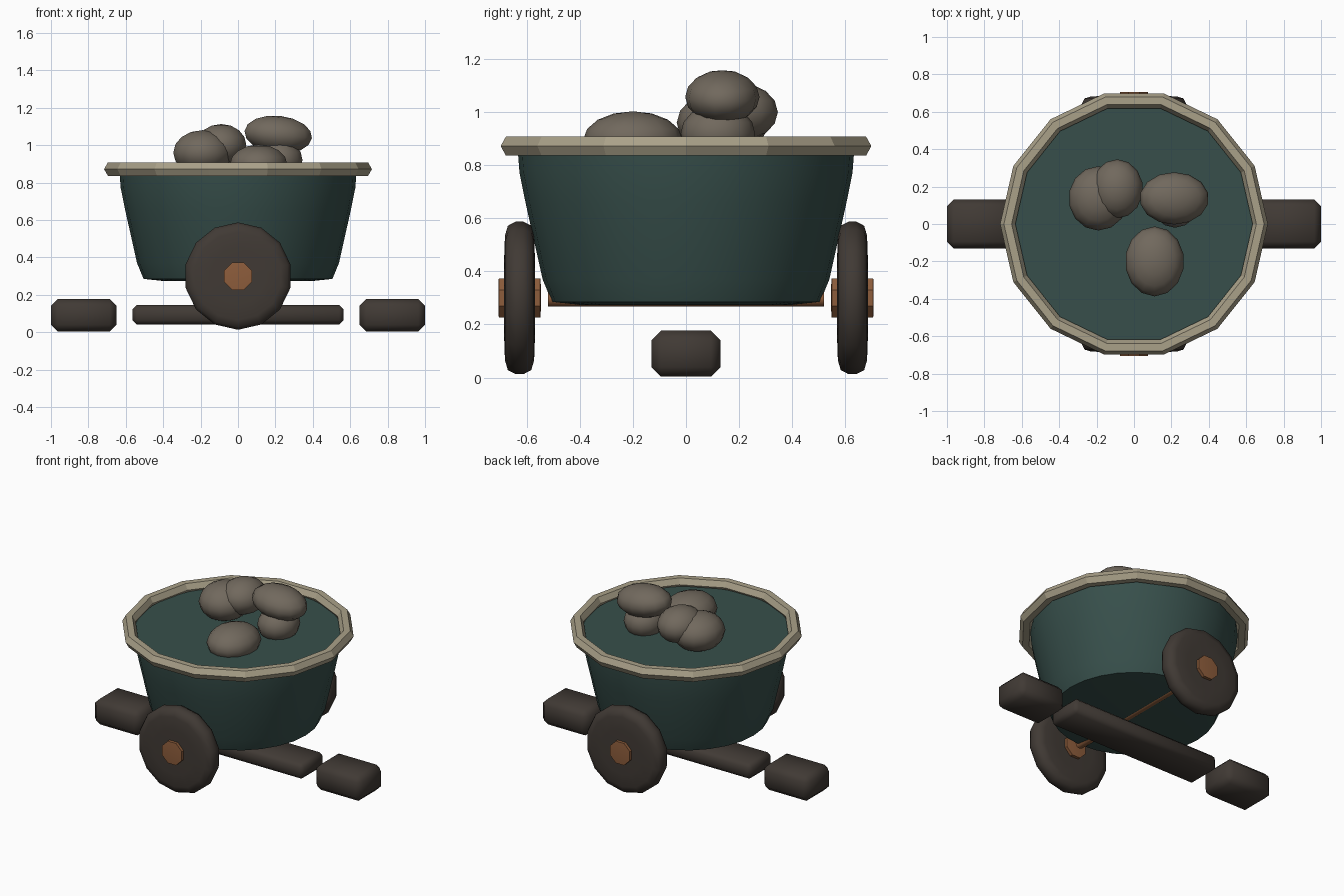
import bpy, bmesh, math
from mathutils import Matrix, Vector

cube = bpy.data.objects.get("Cube")
if cube:
    bpy.data.objects.remove(cube, do_unlink=True)


def material(name, rgb):
    m = bpy.data.materials.new(name)
    m.use_nodes = True
    m.diffuse_color = (*rgb, 1)
    m.node_tree.nodes["Principled BSDF"].inputs["Base Color"].default_value = (*rgb, 1)
    return m


TEAL = material("dark teal", (0.038, 0.078, 0.07))
CREAM = material("pale rim", (0.40, 0.355, 0.25))
STONE = material("grey brown stone", (0.165, 0.14, 0.11))
WOOD = material("dark wood", (0.052, 0.042, 0.035))
COPPER = material("copper", (0.27, 0.11, 0.045))


def finish(name, bm, mat, smooth=None):
    bmesh.ops.recalc_face_normals(bm, faces=bm.faces)
    me = bpy.data.meshes.new(name)
    bm.to_mesh(me)
    bm.free()
    me.materials.append(mat)
    ob = bpy.data.objects.new(name, me)
    bpy.context.collection.objects.link(ob)
    if smooth:
        bpy.ops.object.select_all(action='DESELECT')
        bpy.context.view_layer.objects.active = ob
        ob.select_set(True)
        bpy.ops.object.shade_smooth_by_angle(angle=math.radians(smooth))
    return ob


def lathe(name, profile, sides, mat, matrix=Matrix(), smooth=None, ring=False):
    """Turn (radius, height) points around z; capped, or closed into a ring."""
    bm = bmesh.new()
    loops = [[bm.verts.new((r * math.cos(math.tau * i / sides),
                            r * math.sin(math.tau * i / sides), z))
              for i in range(sides)] for r, z in profile]
    pairs = list(zip(loops, loops[1:]))
    if ring:
        pairs.append((loops[-1], loops[0]))
    else:
        bm.faces.new(loops[0])
        bm.faces.new(loops[-1])
    for a, b in pairs:
        for i in range(sides):
            j = (i + 1) % sides
            bm.faces.new((a[i], a[j], b[j], b[i]))
    bm.transform(matrix)
    return finish(name, bm, mat, smooth)


def block(name, centre, size, bevel):
    bm = bmesh.new()
    bmesh.ops.create_cube(bm, size=1)
    bm.transform(Matrix.Translation(centre) @ Matrix.Diagonal((*size, 1)))
    bmesh.ops.bevel(bm, geom=bm.edges[:], offset=bevel, segments=1, affect='EDGES')
    finish(name, bm, WOOD, 50)


# Tub with its flat fill, and the hexagonal-section rim
lathe("tub", [(0.40, 0.274), (0.505, 0.285), (0.54, 0.37), (0.604, 0.657),
              (0.627, 0.77), (0.634, 0.86)], 28, TEAL, smooth=40)
rim = [(0.675 + 0.041 * math.cos(math.tau * k / 6),
        0.872 + 0.042 * math.sin(math.tau * k / 6)) for k in range(6)]
lathe("rim", rim, 14, CREAM, ring=True)

# Wheels and hubs at front and back, turned about the y axis
wheel = [(0.15, -0.058), (0.235, -0.055), (0.272, -0.044), (0.287, -0.015),
         (0.287, 0.015), (0.272, 0.044), (0.235, 0.055), (0.15, 0.058)]
hub = [(0.055, -0.08), (0.08, -0.078), (0.08, 0.078), (0.055, 0.08)]
upright = Matrix.Rotation(math.pi / 2, 4, 'X') @ Matrix.Rotation(math.pi / 2, 4, 'Z')
for side, y in (("front", -0.627), ("back", 0.627)):
    place = Matrix.Translation((0, y, 0.3)) @ upright
    lathe(side + "_wheel", wheel, 14, WOOD, place, smooth=50)
    lathe(side + "_hub", hub, 8, COPPER,
          place @ Matrix.Rotation(math.pi / 8, 4, 'Z'), smooth=30)
lathe("axle", [(0.03, -0.52), (0.03, 0.52)], 8, COPPER,
      Matrix.Translation((0, 0, 0.297)) @ upright, smooth=50)

# Low beam with a separate block beyond each end
block("beam", (0, 0, 0.093), (1.13, 0.24, 0.105), 0.024)
for side, x in (("left", 0.825), ("right", -0.825)):
    block(side + "_block", (x, 0, 0.09), (0.35, 0.26, 0.173), 0.036)

# Heap of stones
stones = [((-0.19, 0.137, 0.96), (0.16, 0.172, 0.12), 0),
          ((-0.09, 0.188, 1.0), (0.138, 0.158, 0.113), 0),
          ((0.215, 0.137, 1.057), (0.186, 0.14, 0.1), 6),
          ((0.11, -0.2, 0.895), (0.158, 0.187, 0.108), 0),
          ((0.22, 0.12, 0.92), (0.128, 0.14, 0.11), 0)]
for n, (centre, radii, tilt) in enumerate(stones, 1):
    bm = bmesh.new()
    bmesh.ops.create_uvsphere(bm, u_segments=14, v_segments=8, radius=1)
    bm.transform(Matrix.Translation(Vector(centre)) @
                 Matrix.Rotation(math.radians(tilt), 4, 'Y') @
                 Matrix.Diagonal((*radii, 1)))
    finish(f"stone_{n}", bm, STONE, 60)
